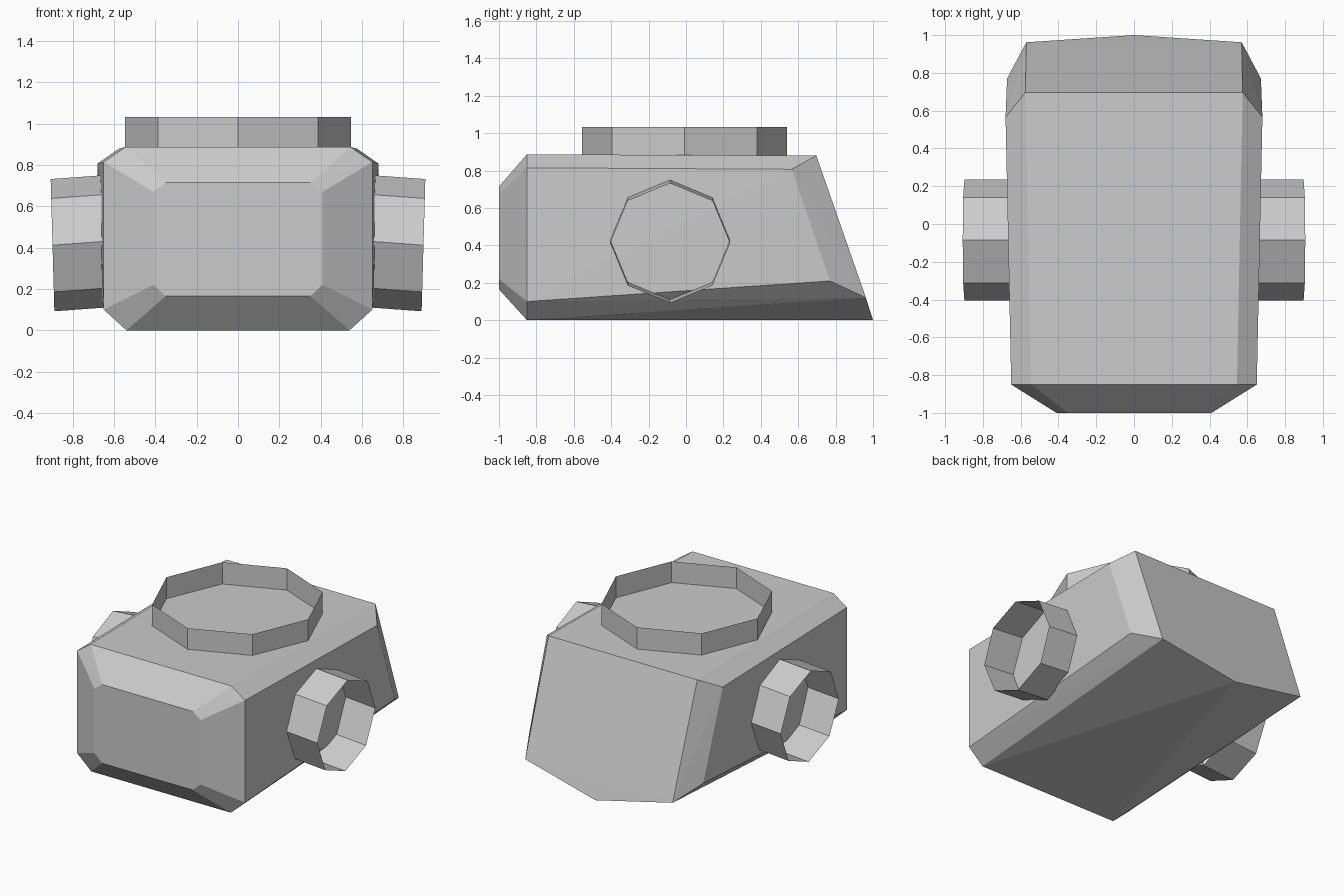
import bpy, bmesh
from math import sin, cos, tau, radians

if "Cube" in bpy.data.objects:
    bpy.data.objects.remove(bpy.data.objects["Cube"])


def finish(bm, name):
    bmesh.ops.recalc_face_normals(bm, faces=bm.faces)
    mesh = bpy.data.meshes.new(name)
    bm.to_mesh(mesh)
    bm.free()
    obj = bpy.data.objects.new(name, mesh)
    bpy.context.collection.objects.link(obj)
    return obj


def collar(name, start, end, sides=8):
    """Thin open tube wall between two rings given as functions of angle."""
    bm = bmesh.new()
    angles = [tau * i / sides for i in range(sides)]
    a = [bm.verts.new(start(t)) for t in angles]
    b = [bm.verts.new(end(t)) for t in angles]
    for i in range(sides):
        j = (i + 1) % sides
        bm.faces.new((a[i], a[j], b[j], b[i]))
    return finish(bm, name)


# Body: faceted convex block, right-half corners mirrored to the left
corners = [
    # front panel
    (0.35, -1, 0.715), (0.41, -1, 0.67), (0.41, -1, 0.22), (0.35, -1, 0.165),
    # front bevel
    (0.545, -0.85, 0.887), (0.65, -0.85, 0.815), (0.65, -0.85, 0.1), (0.54, -0.85, 0),
    # sloping back
    (0.575, 0.697, 0.88), (0.68, 0.565, 0.807), (0.672, 0.77, 0.21), (0.57, 0.962, 0.12),
]
bm = bmesh.new()
for x, y, z in corners:
    bm.verts.new((x, y, z))
    bm.verts.new((-x, y, z))
bm.verts.new((0, 0.69, 0.887))
bm.verts.new((0, 1, 0))
bmesh.ops.convex_hull(bm, input=bm.verts)
bmesh.ops.dissolve_limit(bm, angle_limit=radians(1), verts=bm.verts, edges=bm.edges)
finish(bm, "body")

# Top collar
def top_ring(z):
    return lambda t: (0.548 * cos(t), -0.008 + 0.548 * sin(t), z)

collar("top_collar", top_ring(0.88), top_ring(1.033))

# Side collars, tilted slightly downwards
def side_ring(side, x, z, lean):
    return lambda t: (side * (x + lean * sin(t)), -0.085 + 0.32 * cos(t), z + 0.32 * sin(t))

for side, label in ((1, "right"), (-1, "left")):
    collar(label + "_collar", side_ring(side, 0.652, 0.43, 0.008),
           side_ring(side, 0.898, 0.412, 0.009))
